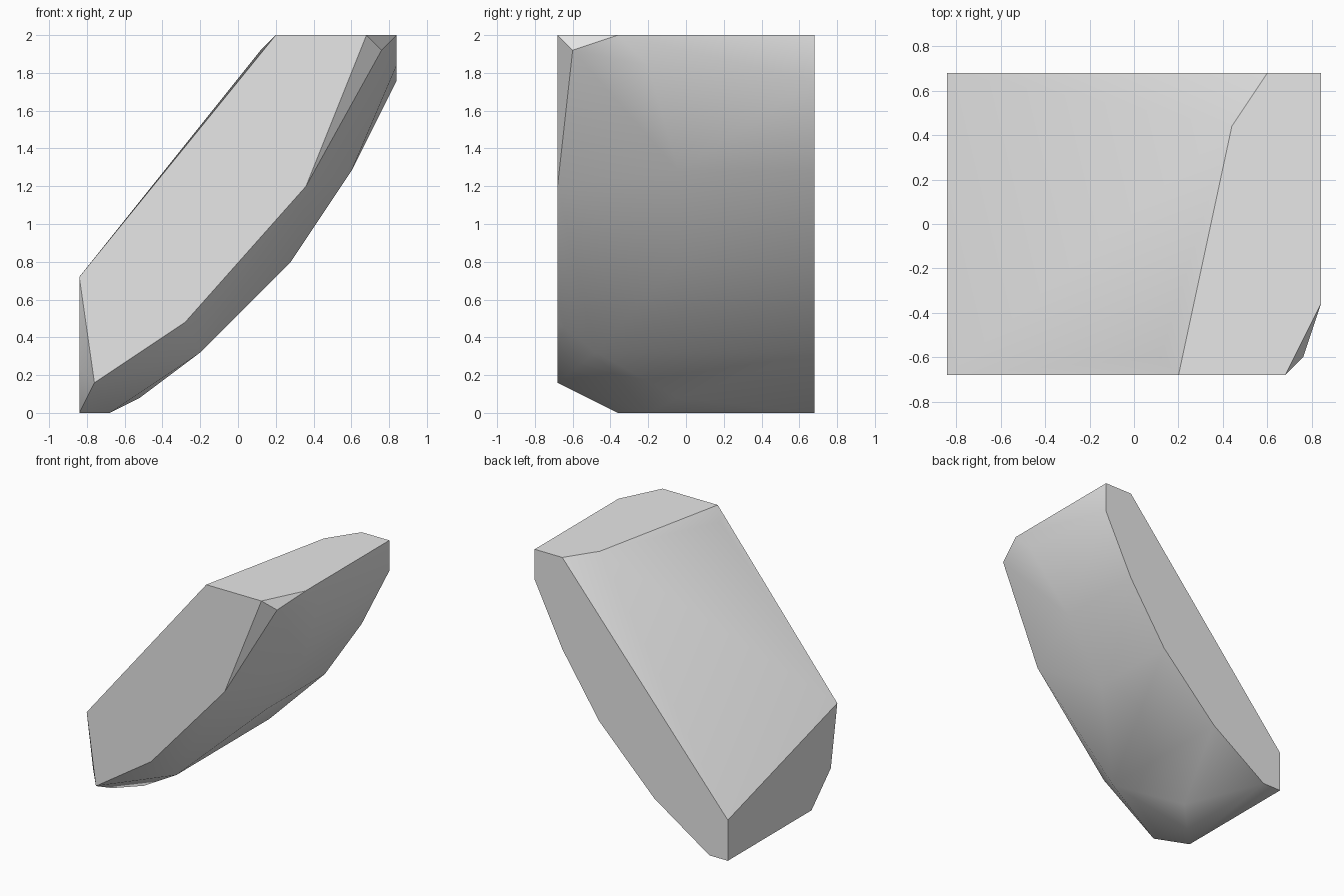
import bpy
import bmesh
import math

# Remove the default cube only
default_cube = bpy.data.objects.get("Cube")
if default_cube:
    bpy.data.objects.remove(default_cube, do_unlink=True)

CELL = 0.04          # all corners sit on a regular grid of this size
HALF_DEPTH = 17      # half the depth of the block, in cells


def make_material(name, colour):
    """Create a plain single-colour material."""
    material = bpy.data.materials.new(name)
    material.use_nodes = True
    material.diffuse_color = colour
    shader = next(n for n in material.node_tree.nodes if n.type == 'BSDF_PRINCIPLED')
    shader.inputs["Base Color"].default_value = colour
    return material


def at_depth(profile, depth):
    """Place an (x, z) profile on a plane of constant y."""
    return [(x, depth, z) for x, z in profile]


def make_hull(name, corners, material):
    """Wrap the corners in a convex shell with merged flat facets."""
    bm = bmesh.new()
    for corner in corners:
        bm.verts.new([c * CELL for c in corner])
    result = bmesh.ops.convex_hull(bm, input=bm.verts[:])
    # Drop any corner that fell inside the shell
    loose = [v for v in bm.verts if not v.link_faces]
    bmesh.ops.delete(bm, geom=loose, context='VERTS')
    # Merge coplanar triangles into single flat facets
    bmesh.ops.dissolve_limit(bm, angle_limit=math.radians(1),
                             verts=bm.verts[:], edges=bm.edges[:])
    bmesh.ops.recalc_face_normals(bm, faces=bm.faces[:])

    mesh = bpy.data.meshes.new(name)
    bm.to_mesh(mesh)
    bm.free()
    mesh.materials.append(material)
    block = bpy.data.objects.new(name, mesh)
    bpy.context.collection.objects.link(block)
    return block


# Flat front face outline
front_profile = [(-21, 18), (5, 50), (17, 50), (9, 30), (-7, 12), (-19, 4)]

# Flat back face outline
back_profile = [(15, 50), (21, 50), (21, 44), (15, 32), (7, 20),
                (-5, 8), (-17, 0), (-21, 0), (-21, 8)]

# Chipped corners around the top edge
top_chips = [(21, -9, 50), (19, -15, 48), (11, 11, 50), (3, -15, 48)]

# Chipped corners around the foot
foot_chips = [(-21, -9, 0), (-21, -15, 6), (-17, -5, 0), (-13, -1, 2)]

# Bulge of the curved underside
underside_bulge = [(-5, -12, 8), (7, -1, 20), (15, -1, 32), (21, -5, 46)]

corners = (at_depth(front_profile, -HALF_DEPTH)
           + at_depth(back_profile, HALF_DEPTH)
           + top_chips + foot_chips + underside_bulge)

stone_grey = make_material("stone grey", (0.8, 0.8, 0.8, 1.0))
slab = make_hull("leaning_stone_block", corners, stone_grey)

# Smooth the shallow facets, keep the strong edges crisp
bpy.ops.object.select_all(action='DESELECT')
slab.select_set(True)
bpy.context.view_layer.objects.active = slab
bpy.ops.object.shade_smooth_by_angle(angle=math.radians(30))
